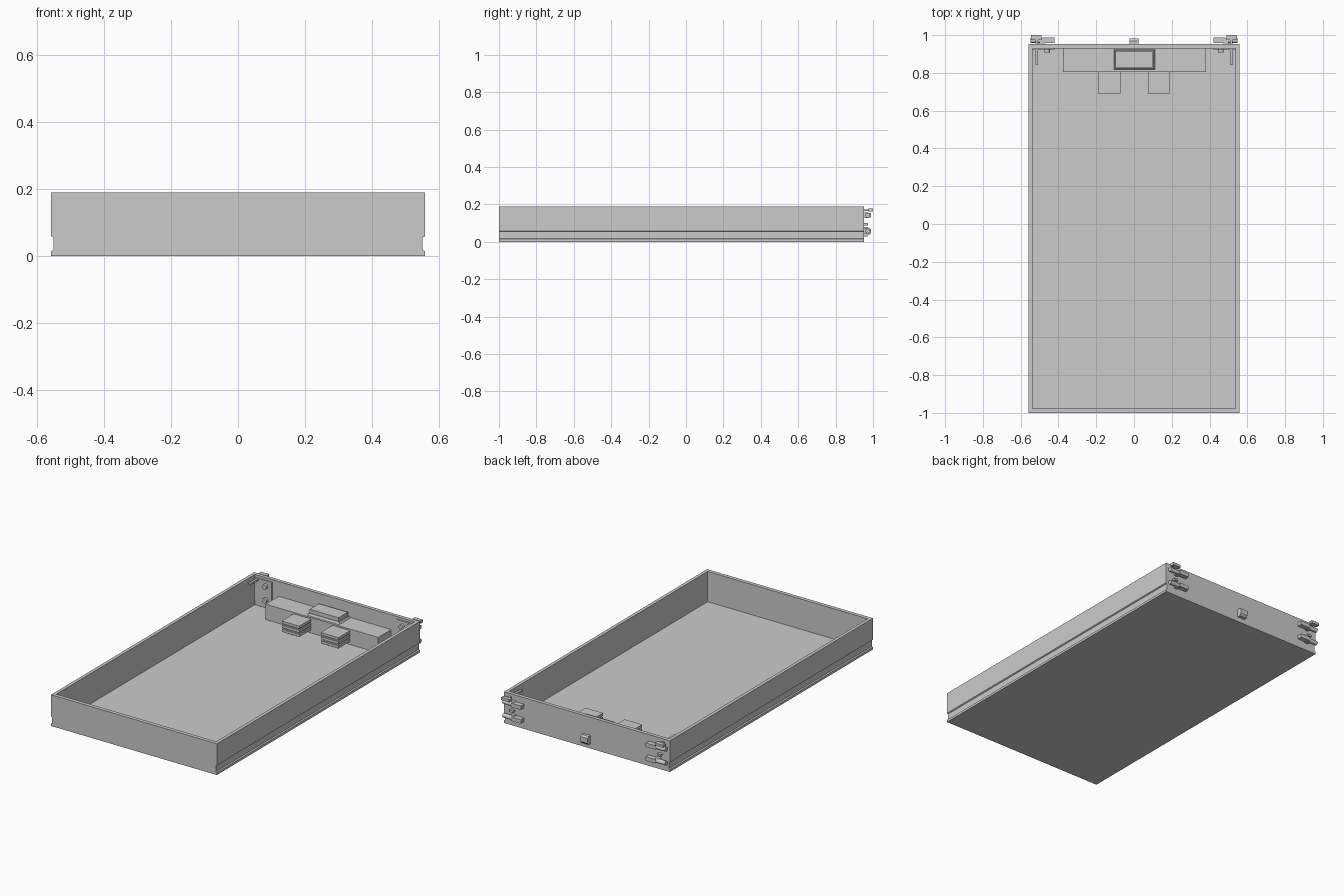
import bpy, bmesh, math
from mathutils import Matrix

if "Cube" in bpy.data.objects:
    bpy.data.objects.remove(bpy.data.objects["Cube"])

BACK = 0.952      # outer back wall
INNER = 0.93      # inner back wall


def finish(bm, name):
    bmesh.ops.recalc_face_normals(bm, faces=bm.faces)
    me = bpy.data.meshes.new(name)
    bm.to_mesh(me)
    bm.free()
    ob = bpy.data.objects.new(name, me)
    bpy.context.collection.objects.link(ob)
    return ob


def box(name, x, y, z, top_inset=0.0):
    """Box from ranges; the top can be inset to a frustum."""
    bm = bmesh.new()
    bmesh.ops.create_cube(bm, size=1)
    cx, cy = sum(x) / 2, sum(y) / 2
    for v in bm.verts:
        i = top_inset if v.co.z > 0 else 0
        v.co.x = cx + v.co.x * (x[1] - x[0] - 2 * i)
        v.co.y = cy + v.co.y * (y[1] - y[0] - 2 * i)
        v.co.z = z[1] if v.co.z > 0 else z[0]
    return finish(bm, name)


def prism(name, pts, axis, a, b):
    """Extrude a profile along x (points are y,z) or y (points are x,z)."""
    bm = bmesh.new()
    vs = [bm.verts.new((a, p, q) if axis == 'X' else (p, a, q)) for p, q in pts]
    f = bm.faces.new(vs)
    r = bmesh.ops.extrude_face_region(bm, geom=[f])
    d = (b - a, 0, 0) if axis == 'X' else (0, b - a, 0)
    bmesh.ops.translate(bm, vec=d, verts=[g for g in r['geom'] if isinstance(g, bmesh.types.BMVert)])
    return finish(bm, name)


def rod(name, axis, c, radius, length, sides=16):
    bm = bmesh.new()
    bmesh.ops.create_cone(bm, cap_ends=True, segments=sides, radius1=radius, radius2=radius, depth=length)
    rot = Matrix.Rotation(math.pi / 2, 4, 'Y' if axis == 'X' else 'X')
    bmesh.ops.transform(bm, matrix=Matrix.Translation(c) @ rot, verts=bm.verts)
    return finish(bm, name)


# open tray with a groove along each side
half = [(0.558, 0), (0.558, 0.014), (0.551, 0.018), (0.551, 0.055), (0.558, 0.059), (0.558, 0.19)]
tray = prism("tray", half + [(-x, z) for x, z in reversed(half)], 'Y', -1.0, BACK)
cutter = box("tray_cutter", (-0.538, 0.538), (-0.977, INNER), (0.006, 0.3))
cutter.hide_render = True
mod = tray.modifiers.new("hollow", 'BOOLEAN')
mod.operation, mod.solver, mod.object = 'DIFFERENCE', 'EXACT', cutter
bpy.context.view_layer.objects.active = tray
bpy.ops.object.modifier_apply(modifier=mod.name)
bpy.data.objects.remove(cutter, do_unlink=True)

# control box with raised stepped cap
box("control_box", (-0.377, 0.38), (0.805, INNER), (0.006, 0.10))
box("cap_base", (-0.107, 0.11), (0.818, 0.925), (0.10, 0.112), 0.006)
box("cap_top", (-0.097, 0.097), (0.828, 0.917), (0.112, 0.135))

# two finned blocks in front of the control box
for s, x0 in (("left", -0.19), ("right", 0.073)):
    x1 = x0 + 0.118
    box(s + "_fin_core", (x0 + 0.008, x1 - 0.008), (0.70, 0.806), (0.02, 0.09))
    for i in range(3):
        z = 0.025 + i * 0.025
        box(f"{s}_fin_{i + 1}", (x0, x1), (0.692, 0.806), (z, z + 0.016))

# sloped catch in the middle of the back
prism("back_catch", [(BACK, 0.03), (0.97, 0.03), (0.981, 0.042), (0.981, 0.072), (0.97, 0.08), (BACK, 0.08)],
      'X', -0.024, 0.024)

# corner hardware, mirrored left and right
parts = [
    box("bracket_plate", (0.42, 0.537), (0.924, INNER), (0.03, 0.175)),
    box("lever", (0.508, 0.522), (0.842, 0.998), (0.164, 0.174)),
    box("lever_end", (0.49, 0.545), (0.975, 1.0), (0.162, 0.178)),
    box("middle_lug", (0.485, 0.51), (BACK, 0.972), (0.088, 0.10)),
]
for tag, z in (("upper", 0.142), ("lower", 0.058)):
    parts += [
        box(tag + "_arm", (0.42, 0.485), (0.958, 0.988), (z - 0.012, z + 0.012)),
        box(tag + "_arm_foot", (0.475, 0.50), (BACK, 0.975), (z - 0.014, z + 0.014)),
        rod(tag + "_pin", 'X', (0.512, 0.972, z), 0.013, 0.07),
        rod(tag + "_bolt", 'Y', (0.46, 0.918, z), 0.015, 0.02),
    ]
for ob in parts:
    bpy.context.view_layer.objects.active = ob
    m = ob.modifiers.new("mirror", 'MIRROR')
    m.use_axis[0] = True
    m.use_mirror_merge = False
